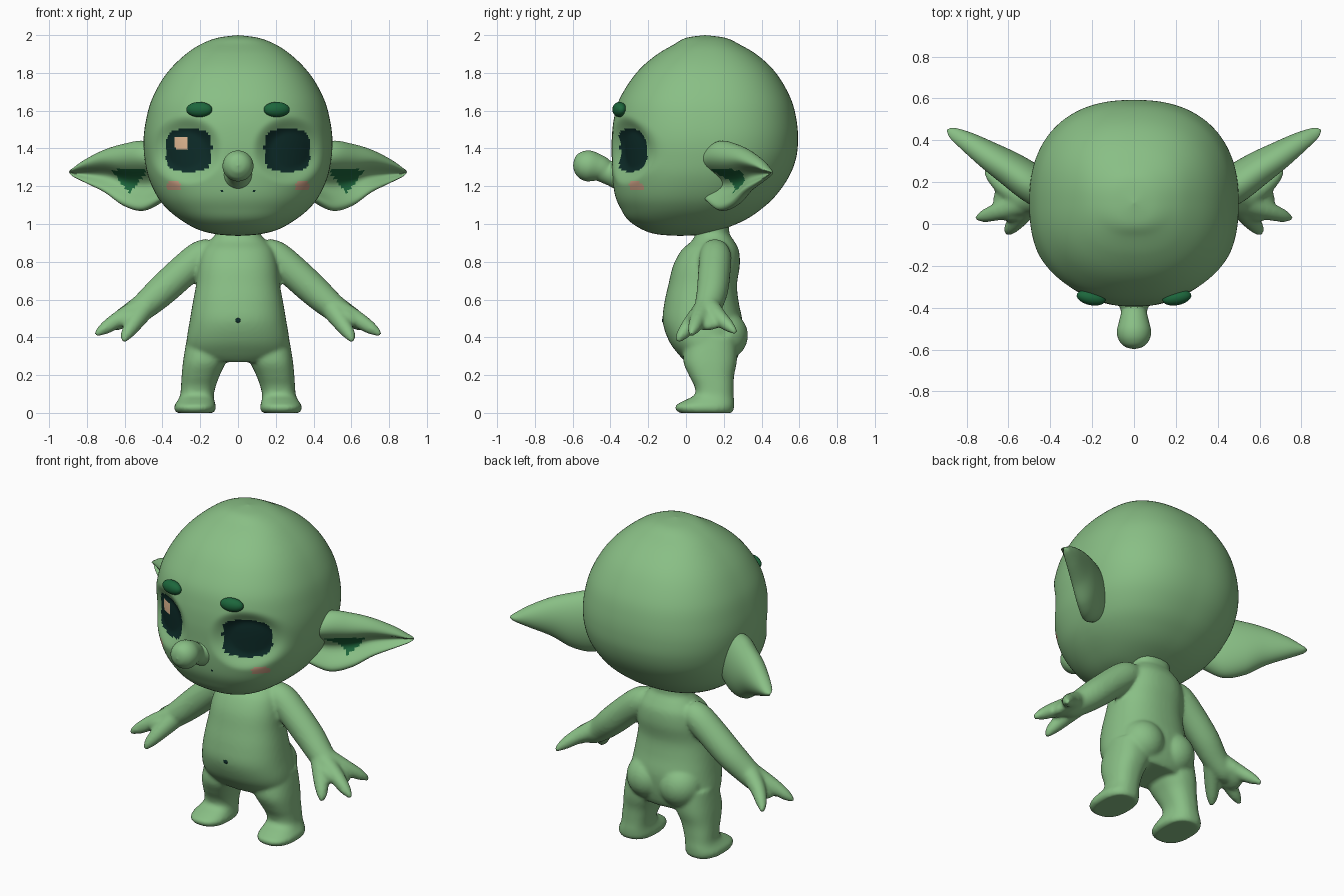
import bpy, bmesh, math
from mathutils import Vector, Matrix

if "Cube" in bpy.data.objects:
    bpy.data.objects.remove(bpy.data.objects["Cube"])


def material(name, rgb):
    m = bpy.data.materials.new(name)
    m.diffuse_color = (*rgb, 1)
    m.use_nodes = True
    m.node_tree.nodes["Principled BSDF"].inputs["Base Color"].default_value = m.diffuse_color
    return m


SKIN = material("skin green", (0.25, 0.52, 0.235))
DARK = material("eye dark teal", (0.004, 0.025, 0.022))
BROW = material("deep green", (0.012, 0.135, 0.045))
BLUSH = material("cheek pink", (0.55, 0.32, 0.21))
SHINE = material("eye highlight", (0.78, 0.50, 0.30))


def spline(keys, steps):
    """Catmull-Rom interpolation through tuples of numbers."""
    out = []
    for i in range(len(keys) - 1):
        a, b, c, d = (keys[max(0, min(len(keys) - 1, i + k))] for k in (-1, 0, 1, 2))
        for s in range(steps):
            t = s / steps
            out.append([0.5 * (2 * q + (r - p) * t + (2 * p - 5 * q + 4 * r - w) * t * t
                               + (3 * q - p - 3 * r + w) * t ** 3)
                        for p, q, r, w in zip(a, b, c, d)])
    out.append(list(keys[-1]))
    return out


def loft(bm, rings):
    """Skin closed rings of points and cap both ends."""
    vs = [[bm.verts.new(p) for p in ring] for ring in rings]
    n = len(vs[0])
    for a, b in zip(vs, vs[1:]):
        for i in range(n):
            j = (i + 1) % n
            bm.faces.new((a[i], a[j], b[j], b[i]))
    bm.faces.new(vs[0][::-1])
    bm.faces.new(vs[-1])


def slab(z, x0, x1, y0, y1, n, seg):
    """Horizontal superellipse between x0..x1 and y0..y1."""
    ring = []
    for k in range(seg):
        a = 2 * math.pi * k / seg
        c, s = math.cos(a), math.sin(a)
        c, s = (math.copysign(abs(v) ** (2 / n), v) for v in (c, s))
        ring.append(Vector(((x0 + x1) / 2 + max(x1 - x0, .002) / 2 * c,
                            (y0 + y1) / 2 + max(y1 - y0, .002) / 2 * s, z)))
    return ring


def tube(bm, keys, seg=24, steps=6):
    """Round tube through (x, y, z, radius) keys."""
    path = spline(keys, steps)
    pts = [Vector(p[:3]) for p in path]
    rings = []
    for i, p in enumerate(pts):
        d = (pts[min(i + 1, len(pts) - 1)] - pts[max(i - 1, 0)]).normalized()
        u = d.cross(Vector((0.1, 0.2, 1))).normalized()
        v = d.cross(u)
        r = max(path[i][3], .001)
        rings.append([p + r * (u * math.cos(2 * math.pi * k / seg) + v * math.sin(2 * math.pi * k / seg))
                      for k in range(seg)])
    loft(bm, rings)


def ball(bm, loc, size, rot=Matrix()):
    bmesh.ops.create_uvsphere(bm, u_segments=32, v_segments=20, radius=1,
                              matrix=Matrix.Translation(loc) @ rot @ Matrix.Diagonal((*size, 1)))


def finish(bm, name, mats, rule=None):
    bmesh.ops.recalc_face_normals(bm, faces=bm.faces)
    for f in bm.faces:
        f.smooth = True
        if rule:
            f.material_index = rule(f.calc_center_median())
    me = bpy.data.meshes.new(name)
    bm.to_mesh(me)
    bm.free()
    for m in mats:
        me.materials.append(m)
    ob = bpy.data.objects.new(name, me)
    bpy.context.collection.objects.link(ob)
    return ob


# Head: stacked slices (z, half width, front y, back y)
HEAD = [(.937, 0, -.03, -.03), (.945, .11, -.15, .10), (.97, .21, -.23, .19), (1.02, .30, -.305, .31),
        (1.08, .375, -.345, .40), (1.15, .43, -.375, .475), (1.25, .475, -.39, .545),
        (1.35, .495, -.393, .583), (1.45, .5, -.393, .593), (1.55, .487, -.383, .585),
        (1.65, .46, -.357, .56), (1.75, .41, -.30, .51), (1.83, .35, -.235, .45), (1.9, .275, -.15, .37),
        (1.95, .2, -.065, .285), (1.985, .11, .0, .21), (2.0, 0, .1, .1)]
head = bmesh.new()
loft(head, [slab(z, -w, w, f, b, 2.35, 240) for z, w, f, b in spline(HEAD, 9)])
# Sockets pressed into the face around the eyes
for v in head.verts:
    if v.co.y < 0:
        r = math.hypot((abs(v.co.x) - .275) / .135, (v.co.z - 1.39) / .125)
        t = max(0, min(1, (1.5 - r) / .8))
        v.co.y += .055 * t * t * (3 - 2 * t)


def face_paint(c):
    """Eyes, highlight, cheeks and mouth corners as regions of the face."""
    if c.y > 0:
        return 0
    x = abs(c.x)

    def inside(px, cx, cz, w, h, n):
        return abs((px - cx) / w) ** n + abs((c.z - cz) / h) ** n < 1
    if inside(c.x, -.30, 1.43, .034, .036, 5):
        return 3
    if inside(x, .26, 1.39, .122, .113, 3.3):
        return 1
    if inside(x, .342, 1.2, .038, .024, 3):
        return 2
    return 1 if inside(x, .08, 1.18, .008, .01, 2) else 0


finish(head, "head", [SKIN, DARK, BLUSH, SHINE], face_paint)

# Nose
nose = bmesh.new()
tube(nose, [(0, -.34, 1.265, .10), (0, -.385, 1.268, .075), (0, -.42, 1.275, .062), (0, -.46, 1.295, .07),
            (0, -.515, 1.307, .082), (0, -.56, 1.31, .07), (0, -.588, 1.31, .04), (0, -.598, 1.31, 0)], 32)
finish(nose, "nose", [SKIN])

# Ears: sections (x, y, top z, bottom z, half thickness) with a hollow front
EAR = [(.40, .12, 1.40, 1.12, .10), (.5, .185, 1.44, 1.07, .105), (.6, .255, 1.425, 1.095, .095),
       (.7, .32, 1.395, 1.165, .078), (.8, .388, 1.345, 1.215, .055), (.865, .43, 1.30, 1.247, .033),
       (.885, .445, 1.285, 1.262, .016), (.893, .45, 1.275, 1.272, .002)]
OUT = Vector((.55, -.83, 0))


def ear_paint(c):
    x, depth = abs(c.x), (Vector((abs(c.x), c.y, 0)) - Vector((.5, .185, 0))).dot(OUT)
    tri = abs(x - .575) / .095 + max(0, 1.285 - c.z) / .125
    return 1 if depth > -.065 and c.z < 1.288 and tri < 1 else 0


for s, side in ((-1, "left"), (1, "right")):
    ear = bmesh.new()
    rings = []
    for x, y, zt, zb, w in spline(EAR, 8):
        ring = []
        for k in range(64):
            a = 2 * math.pi * k / 64
            n, v = math.cos(a), math.sin(a)
            if n > 0:
                n -= 1.35 * n * math.exp(-((v + .3) / .55) ** 2)
            p = Vector((x, y, (zt + zb) / 2 + (zt - zb) / 2 * v)) + OUT * (w * n)
            ring.append(Vector((p.x * s, p.y, p.z)))
        rings.append(ring)
    loft(ear, rings)
    finish(ear, side + "_ear", [SKIN, BROW], ear_paint)

    # Eyebrow
    brow = bmesh.new()
    ball(brow, (s * .205, -.352, 1.606), (.07, .036, .04), Matrix.Rotation(s * .2, 4, 'Z'))
    finish(brow, side + "_eyebrow", [BROW])

# Body: torso, legs, arms and hands fused into one smooth skin
body = bmesh.new()
TORSO = [(.27, .20, .0, .26), (.31, .26, -.04, .28), (.38, .272, -.09, .295), (.48, .257, -.123, .30),
         (.58, .24, -.115, .28), (.68, .222, -.093, .27), (.78, .212, -.068, .285), (.86, .19, -.025, .28),
         (.91, .15, .03, .255), (.95, .118, .05, .23), (1.0, .12, .05, .23)]
loft(body, [slab(z, -w, w, f, b, 2.3, 48) for z, w, f, b in spline(TORSO, 4)])

# Leg slices with foot: (z, inner x, outer x, front y, back y)
LEG = [(0, .13, .325, -.035, .245), (.018, .118, .338, -.056, .253), (.04, .118, .337, -.054, .255),
       (.065, .125, .32, -.01, .255), (.095, .128, .306, .045, .252), (.14, .118, .302, .045, .252),
       (.2, .096, .298, .015, .255), (.28, .06, .29, -.015, .27), (.4, .03, .27, .0, .27)]
ARM = [(.14, .15, .85, .075), (.20, .155, .825, .085), (.29, .15, .75, .086), (.40, .14, .65, .083),
       (.49, .12, .57, .073), (.57, .11, .51, .06), (.62, .11, .48, .03)]
FINGERS = [[(.50, .10, .55, .06), (.55, .03, .475, .046), (.59, -.02, .415, .032), (.607, -.045, .378, .012)],
           [(.52, .10, .55, .06), (.63, .065, .495, .045), (.71, .04, .445, .032), (.755, .025, .415, .012)],
           [(.52, .12, .56, .06), (.61, .17, .51, .045), (.675, .225, .46, .032), (.71, .265, .425, .012)]]
for s in (-1, 1):
    loft(body, [slab(z, *sorted((s * a, s * b)), f, k, 2.4, 40) for z, a, b, f, k in spline(LEG, 4)])
    for keys in [ARM] + FINGERS:
        tube(body, [(s * x, y, z, r) for x, y, z, r in keys])
    ball(body, (s * .595, .11, .505), (.095, .10, .042), Matrix.Rotation(s * .68, 4, 'Y'))
    ball(body, (s * .11, .2, .41), (.13, .128, .13))
skin = finish(body, "body", [SKIN])
rm = skin.modifiers.new("fuse", 'REMESH')
rm.mode = 'VOXEL'
rm.voxel_size = .01
rm.use_smooth_shade = True
sm = skin.modifiers.new("soften", 'SMOOTH')
sm.factor = .5
sm.iterations = 8

# Navel
navel = bmesh.new()
ball(navel, (0, -.121, .49), (.015, .006, .013))
finish(navel, "navel", [DARK])
